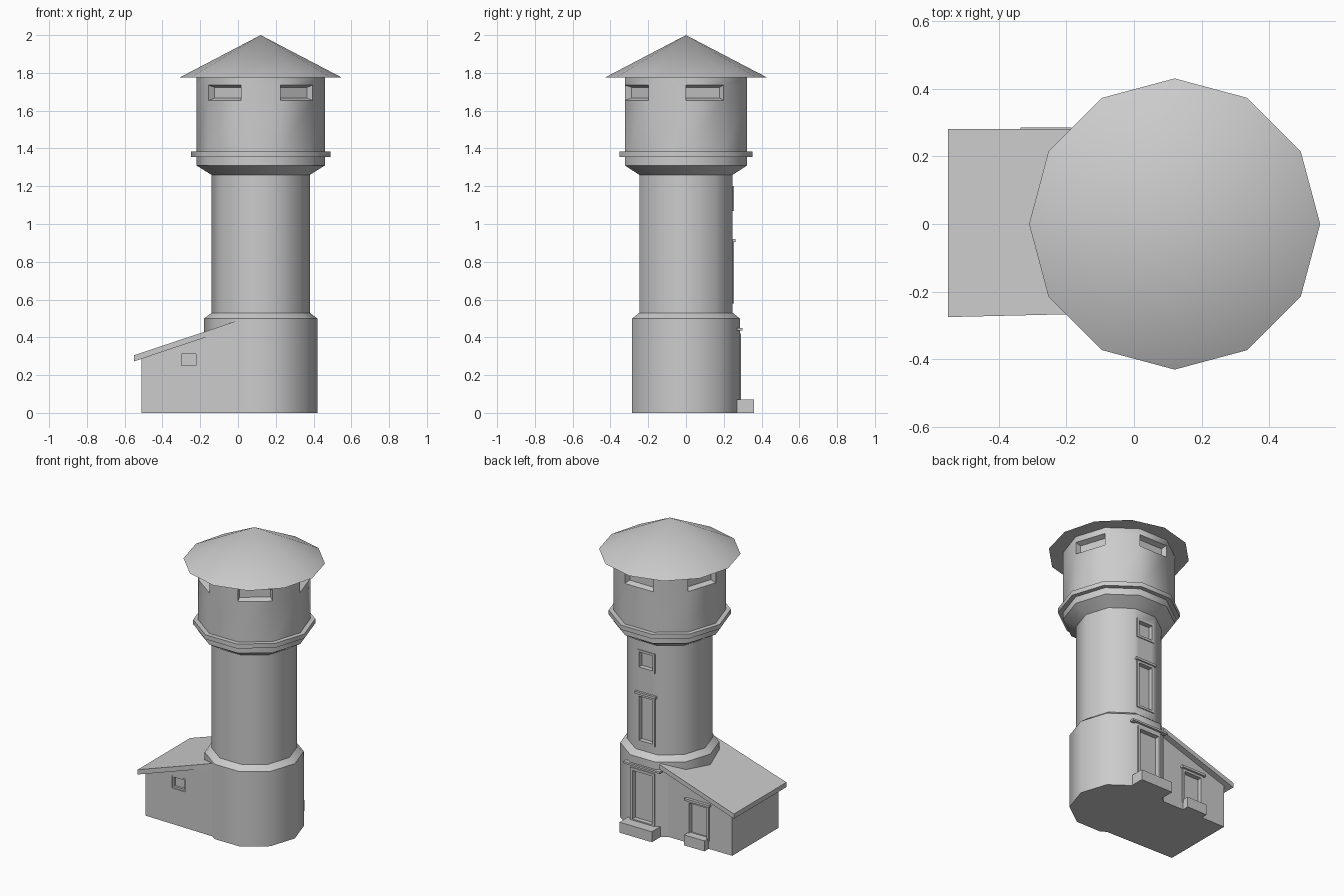
import bpy, bmesh, math

if "Cube" in bpy.data.objects:
    bpy.data.objects.remove(bpy.data.objects["Cube"])

CX, SIDES = 0.12, 10


def make(name, bm, smooth=None):
    bmesh.ops.recalc_face_normals(bm, faces=bm.faces[:])
    me = bpy.data.meshes.new(name)
    bm.to_mesh(me)
    bm.free()
    ob = bpy.data.objects.new(name, me)
    bpy.context.collection.objects.link(ob)
    bpy.ops.object.select_all(action='DESELECT')
    bpy.context.view_layer.objects.active = ob
    ob.select_set(True)
    if smooth:
        bpy.ops.object.shade_smooth_by_angle(angle=math.radians(smooth))
    return ob


def add_box(bm, x0, x1, y0, y1, z0, z1):
    vs = bmesh.ops.create_cube(bm, size=1)['verts']
    for v in vs:
        v.co = (x1 if v.co.x > 0 else x0, y1 if v.co.y > 0 else y0, z1 if v.co.z > 0 else z0)


def box(name, *b):
    bm = bmesh.new()
    add_box(bm, *b)
    return make(name, bm)


def prism(name, bottom, top):
    bm = bmesh.new()
    lo = [bm.verts.new(p) for p in bottom]
    hi = [bm.verts.new(p) for p in top]
    bm.faces.new(lo)
    bm.faces.new(hi)
    for i in range(len(lo)):
        j = (i + 1) % len(lo)
        bm.faces.new((lo[i], lo[j], hi[j], hi[i]))
    return make(name, bm)


def cut(target, *b):
    cutter = box("cutter", *b)
    cutter.hide_render = True
    mod = target.modifiers.new("recess", 'BOOLEAN')
    mod.operation, mod.solver, mod.object = 'DIFFERENCE', 'EXACT', cutter
    bpy.context.view_layer.objects.active = target
    bpy.ops.object.modifier_apply(modifier=mod.name)
    bpy.data.objects.remove(cutter)


def opening(name, target, x, hw, z0, z1, y, lintel=0.0, t=0.015, depth=0.025):
    """Recessed door or window in a back wall, with a thin frame and optional lintel."""
    cut(target, x - hw + t, x + hw - t, y - depth, y + 0.05, z0 + t, z1 - t)
    bm = bmesh.new()
    ya, yb = y - 0.005, y + 0.006
    add_box(bm, x - hw, x - hw + t, ya, yb, z0, z1)
    add_box(bm, x + hw - t, x + hw, ya, yb, z0, z1)
    for za in (z0, z1 - t):
        add_box(bm, x - hw + t, x + hw - t, ya, yb, za, za + t)
    make(name + "_frame", bm)
    if lintel:
        box(name + "_lintel", x - hw - 0.012, x + hw + 0.012, ya, y + lintel, z1, z1 + 0.015)


# Tower body: ten-sided stacked profile (radius, height)
profile = [(.30, 0), (.30, .50), (.26, .53), (.26, 1.26), (.34, 1.31), (.34, 1.355),
           (.37, 1.355), (.37, 1.385), (.34, 1.385), (.34, 1.655), (.34, 1.735), (.34, 1.775)]
bm = bmesh.new()
rings = [[bm.verts.new((CX + r * math.cos(2 * math.pi * i / SIDES),
                        r * math.sin(2 * math.pi * i / SIDES), z)) for i in range(SIDES)]
         for r, z in profile]
slots = []
for k in range(len(rings) - 1):
    for i in range(SIDES):
        j = (i + 1) % SIDES
        f = bm.faces.new((rings[k][i], rings[k][j], rings[k + 1][j], rings[k + 1][i]))
        if profile[k][1] == 1.655 and i % 2 == 0:
            slots.append(f)
bm.faces.new(rings[0][::-1])
bm.faces.new(rings[-1])
# Slot windows on every other side of the tank
bm.normal_update()
bmesh.ops.inset_individual(bm, faces=slots, thickness=0.016, depth=-0.035)
tower = make("tower_body", bm)

# Conical roof
bm = bmesh.new()
bmesh.ops.create_cone(bm, cap_ends=True, segments=12, radius1=0.43, radius2=0, depth=0.225)
for v in bm.verts:
    a = math.atan2(v.co.y, v.co.x)
    if v.co.z < 0:
        a = round(a / (math.pi / 6)) * math.pi / 6
        v.co.x, v.co.y = 0.43 * math.cos(a), 0.43 * math.sin(a)
    v.co.x += CX
    v.co.z += 1.8875
make("tower_roof", bm, 35)

# Side annex walls and lean-to roof
def roof_z(x):
    return 0.305 + 0.335 * (x + 0.55)

plan = [(-.51, -.25), (0.03, -.263), (0.03, .24), (-.51, .24)]
annex = prism("annex_walls", [(x, y, 0.0) for x, y in plan],
              [(x, y, roof_z(x) - 0.02) for x, y in plan])
eaves = [(-.55, -.275), (0, -.262), (0, .28), (-.55, .28)]
prism("annex_roof", [(x, y, roof_z(x) - 0.032) for x, y in eaves],
      [(x, y, roof_z(x)) for x, y in eaves])

# Doors and windows on the back
s = math.sin(math.radians(72))
opening("tower_door", tower, CX, 0.09, 0.06, 0.42, 0.30 * s, t=0.018)
opening("tall_window", tower, CX, 0.066, 0.58, 0.905, 0.26 * s, lintel=0.015)
opening("small_window", tower, CX, 0.066, 1.07, 1.20, 0.26 * s)
opening("annex_door", annex, -.26, 0.08, 0.05, 0.285, 0.24, lintel=0.02)
box("door_canopy", CX - .135, CX + .135, .27, .30, .437, .45)

# Small front window of the annex
cut(annex, -.31, -.21, -.30, -.235, .24, .325)
bm = bmesh.new()
for x in (-.31, -.222):
    add_box(bm, x, x + .012, -.25, -.23, .24, .325)
for z in (.24, .313):
    add_box(bm, -.298, -.222, -.25, -.23, z, z + .012)
make("annex_window_frame", bm)

# Door steps
box("tower_step", 0.0, 0.24, .27, .36, 0, .07)
box("annex_step", -.335, -.185, .23, .285, 0, .07)

# Soft shading around the ten-sided shaft
bpy.ops.object.select_all(action='DESELECT')
bpy.context.view_layer.objects.active = tower
tower.select_set(True)
bpy.ops.object.shade_smooth_by_angle(angle=math.radians(37))
